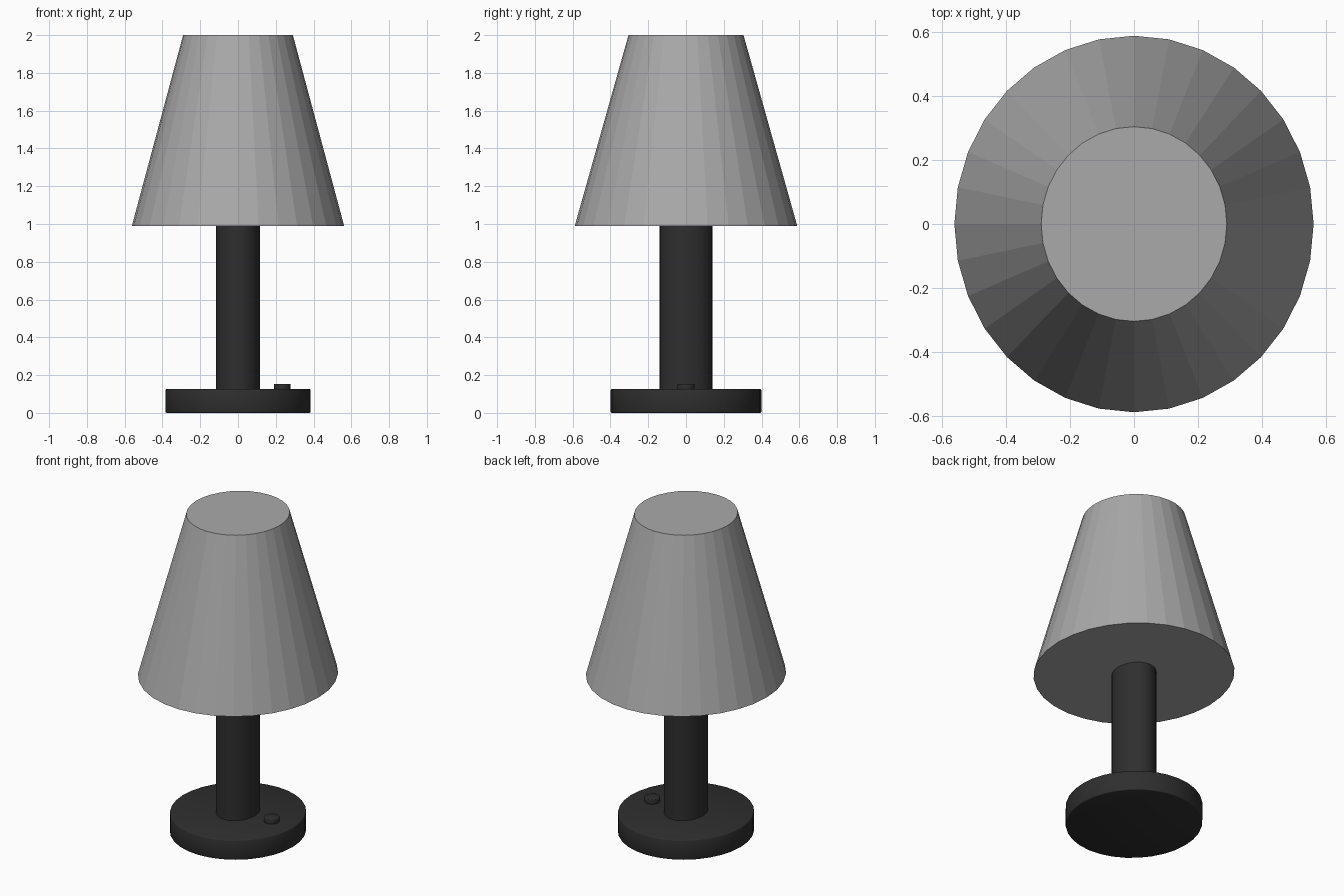
import bpy
import math

if "Cube" in bpy.data.objects:
    bpy.data.objects.remove(bpy.data.objects["Cube"])


def material(name, rgb):
    m = bpy.data.materials.new(name)
    m.diffuse_color = (*rgb, 1)
    m.use_nodes = True
    m.node_tree.nodes["Principled BSDF"].inputs["Base Color"].default_value = m.diffuse_color
    return m


GREY = material("shade grey", (0.40, 0.40, 0.40))
BLACK = material("soft black", (0.028, 0.028, 0.028))


def tapered(name, mat, x, rx, ry, z0, z1, taper=1.0, sides=32, smooth=False, bevel=0.0):
    """Capped oval cylinder or cone standing between heights z0 and z1."""
    bpy.ops.mesh.primitive_cone_add(vertices=sides, radius1=1, radius2=taper, depth=z1 - z0,
                                    location=(x, 0, (z0 + z1) / 2))
    ob = bpy.context.object
    ob.name = name
    ob.scale = (rx, ry, 1)
    bpy.ops.object.transform_apply(location=False, rotation=False, scale=True)
    ob.data.materials.append(mat)
    if bevel:
        mod = ob.modifiers.new("soft rim", 'BEVEL')
        mod.width = bevel
        mod.segments = 2
        mod.limit_method = 'ANGLE'
        mod.angle_limit = math.radians(40)
        bpy.ops.object.modifier_apply(modifier=mod.name)
    if smooth:
        bpy.ops.object.shade_smooth_by_angle(angle=math.radians(50))
    return ob


# Oval foot with a slightly softened rim
tapered("base", BLACK, 0, 0.384, 0.399, 0.0, 0.126, smooth=True, bevel=0.006)
# Oval stem reaching the closed underside of the shade
tapered("stem", BLACK, 0, 0.117, 0.14, 0.12, 1.0, smooth=True)
# Round switch on the right side of the foot
tapered("switch_button", BLACK, 0.234, 0.044, 0.046, 0.12, 0.154, smooth=True, bevel=0.004)
# Faceted tapering lampshade, closed at both ends
tapered("lampshade", GREY, 0, 0.562, 0.589, 0.99, 2.0, taper=0.517)
